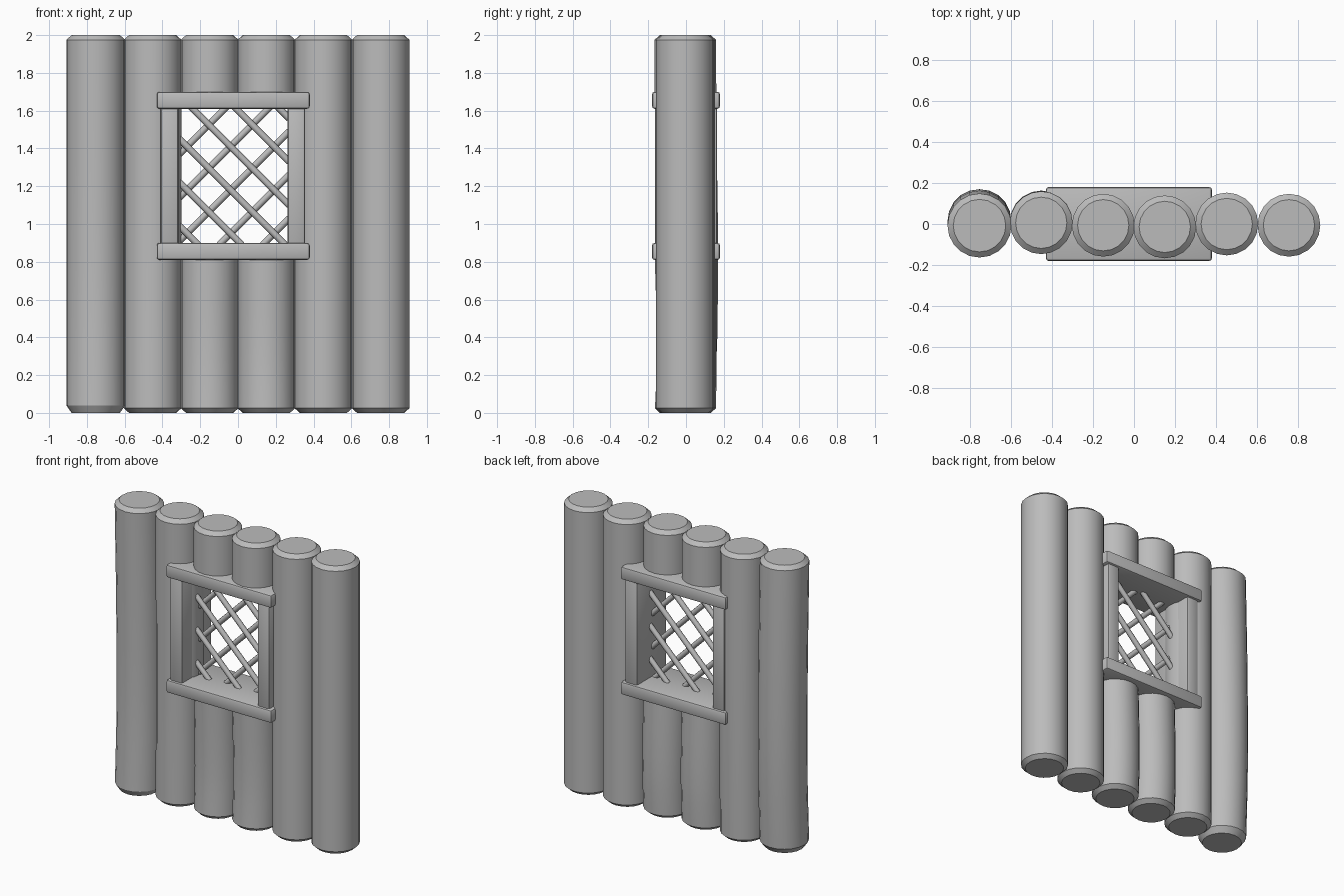
import bpy, bmesh, math
from mathutils import Vector

cube = bpy.data.objects.get("Cube")
if cube:
    bpy.data.objects.remove(cube, do_unlink=True)

grey = bpy.data.materials.new("plain grey")
grey.use_nodes = True
colour = (0.5, 0.5, 0.5, 1)
grey.diffuse_color = colour
grey.node_tree.nodes["Principled BSDF"].inputs["Base Color"].default_value = colour


def finish(name, bm, angle=28):
    bmesh.ops.recalc_face_normals(bm, faces=bm.faces)
    mesh = bpy.data.meshes.new(name)
    bm.to_mesh(mesh)
    bm.free()
    mesh.materials.append(grey)
    ob = bpy.data.objects.new(name, mesh)
    bpy.context.collection.objects.link(ob)
    bpy.ops.object.select_all(action='DESELECT')
    ob.select_set(True)
    bpy.context.view_layer.objects.active = ob
    bpy.ops.object.shade_smooth_by_angle(angle=math.radians(angle))
    return ob


def log(name, x, y, z0, z1, bow=0.0, chamfer=0.025, radius=0.153, sides=20):
    """Upright trunk with chamfered ends and a gentle bow toward the back."""
    bm = bmesh.new()
    span = z1 - z0
    levels = [(z0, radius - 0.028), (z0 + chamfer, radius)]
    levels += [(z0 + span * t, radius) for t in (0.2, 0.35, 0.5, 0.7)]
    levels += [(z1 - 0.025, radius), (z1, radius - 0.028)]
    rings = []
    for z, r in levels:
        t = (z - z0) / span
        dy = y + bow * math.sin(math.pi * t ** 0.75)
        rings.append([bm.verts.new((x + r * math.cos(a), dy + r * math.sin(a), z))
                      for a in (2 * math.pi * i / sides for i in range(sides))])
    for low, high in zip(rings, rings[1:]):
        for i in range(sides):
            j = (i + 1) % sides
            bm.faces.new((low[i], low[j], high[j], high[i]))
    bm.faces.new(rings[0][::-1])
    bm.faces.new(rings[-1])
    return finish(name, bm)


def beam(name, x0, x1, depth, z0, z1, bevel=0.014):
    """Rounded timber, centred front to back."""
    bm = bmesh.new()
    bmesh.ops.create_cube(bm, size=1)
    for v in bm.verts:
        v.co = Vector(((x0 + x1) / 2 + v.co.x * (x1 - x0), v.co.y * depth,
                       (z0 + z1) / 2 + v.co.z * (z1 - z0)))
    bmesh.ops.bevel(bm, geom=bm.edges[:], offset=bevel, segments=2,
                    profile=0.5, affect='EDGES')
    return finish(name, bm, 40)


# Full-height logs on both sides of the window
log("outer_log_right", -0.753, -0.008, 0, 2, bow=0.022, chamfer=0.04, radius=0.156)
log("inner_log_right", -0.452, 0.006, 0, 2, bow=0.004)
log("inner_log_left", 0.452, 0.0, 0, 2)
log("outer_log_left", 0.755, -0.006, 0, 2)

# Short logs above and below the window
for side, x, y in (("right", -0.15, -0.006), ("left", 0.15, -0.014)):
    log("lower_log_" + side, x, y, 0, 0.87, bow=0.012)
    log("upper_log_" + side, x, y, 1.64, 2)

# Window frame
LEFT, RIGHT, BOTTOM, TOP = -0.315, 0.262, 0.9, 1.61
beam("window_sill", -0.43, 0.38, 0.36, 0.81, BOTTOM)
beam("window_lintel", -0.43, 0.38, 0.36, TOP, 1.7)
beam("window_jamb_right", -0.41, LEFT, 0.33, 0.88, 1.63)
beam("window_jamb_left", RIGHT, 0.355, 0.33, 0.88, 1.63)


# Diagonal lattice, each bar trimmed to the opening
def lattice(name, slope, first, count, y, step=0.23, radius=0.018):
    bm = bmesh.new()
    for n in range(count):
        c = first + n * step
        at_bottom, at_top = sorted(((BOTTOM - c) * slope, (TOP - c) * slope))
        xa, xb = max(LEFT, at_bottom) - 0.01, min(RIGHT, at_top) + 0.01
        a, b = Vector((xa, y, c + slope * xa)), Vector((xb, y, c + slope * xb))
        made = bmesh.ops.create_cone(bm, cap_ends=True, segments=8, radius1=radius,
                                     radius2=radius, depth=(b - a).length)
        turn = (b - a).to_track_quat('Z', 'Y')
        for v in made["verts"]:
            v.co = turn @ v.co + (a + b) / 2
    return finish(name, bm, 50)


lattice("lattice_falling_bars", -1, 0.68, 6, -0.012)
lattice("lattice_rising_bars", 1, 0.76, 5, 0.012)
